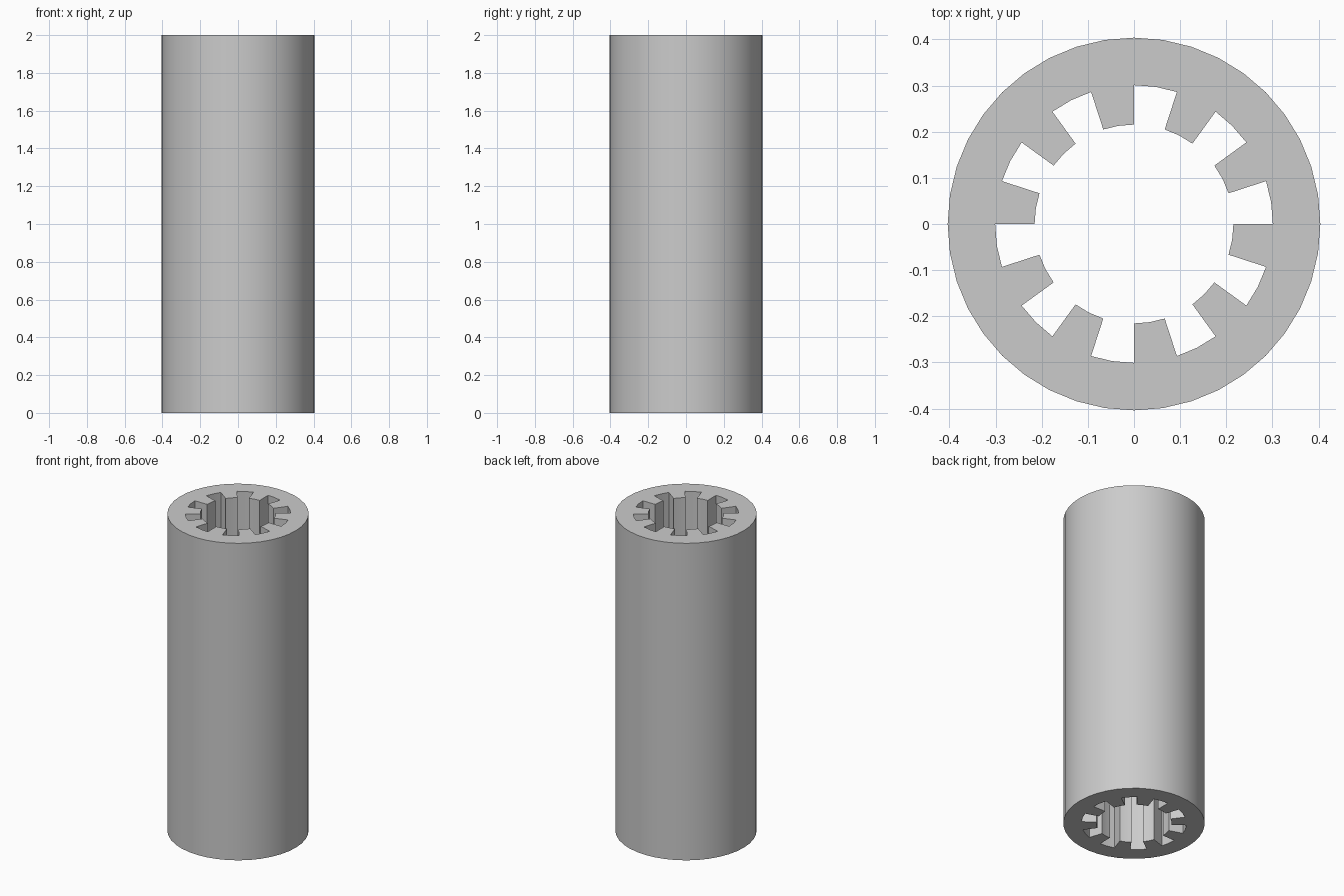
import bpy
import bmesh
from math import cos, sin, radians

cube = bpy.data.objects.get("Cube")
if cube:
    bpy.data.objects.remove(cube, do_unlink=True)

HEIGHT = 2.0
R_OUTER, R_GROOVE, R_TOOTH = 0.404, 0.301, 0.2155
SEGMENTS = 40  # two segments per groove, two per tooth

# Plain grey material
grey = bpy.data.materials.new("grey")
grey.use_nodes = True
colour = (0.6, 0.6, 0.6, 1.0)
grey.diffuse_color = colour
grey.node_tree.nodes["Principled BSDF"].inputs["Base Color"].default_value = colour

bm = bmesh.new()


def ring(radius):
    step = radians(360 / SEGMENTS)
    return [bm.verts.new((radius * cos(i * step), radius * sin(i * step), 0))
            for i in range(SEGMENTS)]


def sector(inner, outer, i):
    j = (i + 1) % SEGMENTS
    bm.faces.new((inner[i], outer[i], outer[j], inner[j]))


# Cross-section: annular wall with ten inward teeth
outer, groove, tooth = ring(R_OUTER), ring(R_GROOVE), ring(R_TOOTH)
for i in range(SEGMENTS):
    sector(groove, outer, i)
    if i % 4 >= 2:
        sector(tooth, groove, i)
bmesh.ops.delete(bm, geom=[v for v in bm.verts if not v.link_faces], context='VERTS')

# Extrude the section to full height
result = bmesh.ops.extrude_face_region(bm, geom=bm.faces[:], use_keep_orig=True)
top = [g for g in result["geom"] if isinstance(g, bmesh.types.BMVert)]
bmesh.ops.translate(bm, verts=top, vec=(0, 0, HEIGHT))
bmesh.ops.recalc_face_normals(bm, faces=bm.faces[:])

mesh = bpy.data.meshes.new("splined_sleeve")
bm.to_mesh(mesh)
bm.free()
mesh.materials.append(grey)
sleeve = bpy.data.objects.new("splined_sleeve", mesh)
bpy.context.collection.objects.link(sleeve)

# Smooth round walls, crisp rims and tooth edges
bpy.ops.object.select_all(action='DESELECT')
sleeve.select_set(True)
bpy.context.view_layer.objects.active = sleeve
bpy.ops.object.shade_smooth_by_angle(angle=radians(30))
